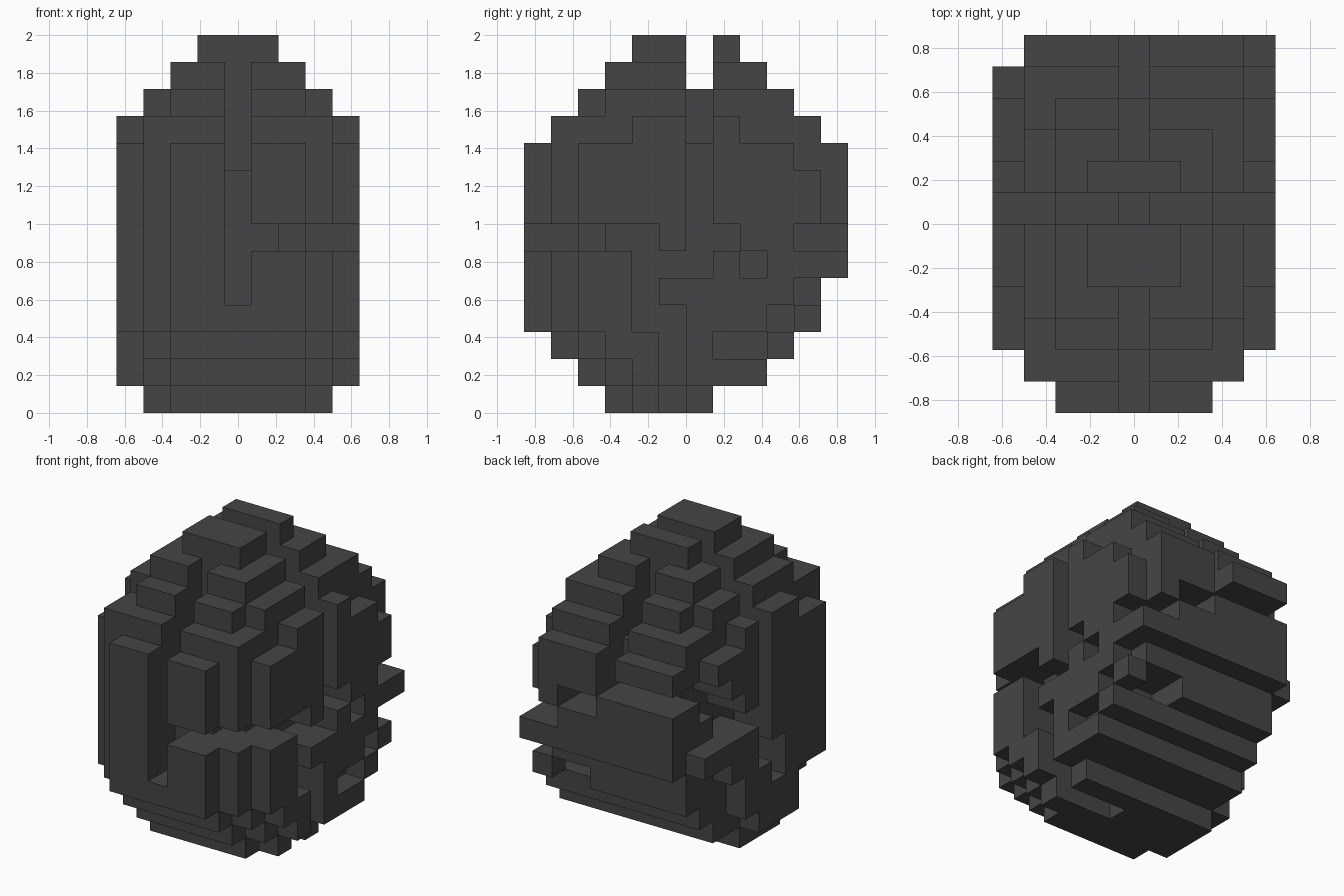
import bpy, bmesh
from mathutils import Vector

if "Cube" in bpy.data.objects:
    bpy.data.objects.remove(bpy.data.objects["Cube"])

S = 1 / 7                      # block size: 14 blocks tall, 9 wide, 12 deep
cells = set()


def region(x0, x1, y0, y1, z0, z1):
    return {(x, y, z) for x in range(x0, x1) for y in range(y0, y1) for z in range(z0, z1)}


def slab(z0, z1, *rows):
    """Rounded layer: each row is (inset from the sides, y start, y end)."""
    for inset, y0, y1 in rows:
        cells.update(region(inset, 9 - inset, y0, y1, z0, z1))


def cut(*box):
    cells.difference_update(region(*box))


# rounded body, bottom to top
slab(0, 1, (2, 3, 4), (1, 4, 7))
slab(1, 2, (2, 2, 3), (1, 3, 4), (0, 4, 8), (1, 8, 9))
slab(2, 3, (2, 1, 2), (1, 2, 3), (0, 3, 9), (1, 9, 10))
slab(3, 5, (2, 0, 1), (1, 1, 2), (0, 2, 11))
slab(5, 9, (2, 0, 1), (1, 1, 2), (0, 2, 11), (1, 11, 12))
slab(9, 10, (2, 0, 1), (1, 1, 2), (0, 2, 10), (1, 10, 12))
slab(10, 11, (1, 1, 4), (0, 4, 8), (1, 8, 11))
slab(11, 12, (2, 2, 3), (1, 3, 9), (2, 9, 10))
slab(12, 13, (2, 3, 9))
slab(13, 14, (3, 4, 8))
# extra blocks on the back right
cells |= {(8, 11, 5), (8, 8, 1), (8, 9, 2), (7, 9, 11)}

# groove running front to back over the middle
cut(4, 5, 0, 2, 4, 9)
cut(4, 5, 0, 4, 9, 13)
cut(4, 5, 8, 12, 10, 13)
cut(4, 5, 10, 12, 8, 10)

# groove running side to side over the top
cut(0, 9, 6, 7, 12, 14)
for a, b in ((0, 4), (5, 9)):
    cut(a, b, 6, 7, 10, 12)
cut(7, 9, 6, 7, 7, 10)
cut(0, 2, 6, 7, 5, 10)

# crack across the right half of the front and round the right side
cut(5, 9, 0, 2, 6, 7)
cut(6, 9, 2, 3, 6, 7)
for y0, y1, z0, z1 in ((2, 5, 6, 7), (4, 7, 5, 6), (4, 5, 4, 5), (4, 6, 3, 4), (5, 6, 0, 3),
                       (6, 8, 6, 7), (8, 9, 5, 6)):
    cut(7, 9, y0, y1, z0, z1)
cut(5, 9, 5, 6, 0, 1)

# lower crack climbing towards the back on the right side
cut(8, 9, 7, 9, 2, 3)
cut(8, 9, 9, 10, 3, 4)
cut(8, 9, 10, 11, 4, 5)
cut(6, 8, 9, 11, 3, 4)

# stepped crack across the back
cut(7, 9, 10, 12, 6, 7)
cut(5, 7, 10, 12, 7, 8)
cut(0, 5, 10, 12, 8, 9)

# stepped crack down the left side
for y0, y1, z in ((9, 11, 8), (8, 10, 7), (7, 9, 6), (5, 7, 4), (5, 6, 3)):
    cut(0, 2, y0, y1, z, z + 1)
cut(0, 1, 9, 11, 6, 8)
# ragged lower edge on the left
cut(0, 1, 9, 11, 3, 5)
cut(0, 1, 8, 9, 2, 4)
cut(0, 1, 7, 9, 1, 2)
cut(0, 1, 3, 4, 2, 3)

# skin the blocks with their exposed faces only
bm = bmesh.new()
verts = {}


def vert(p):
    if p not in verts:
        verts[p] = bm.verts.new(Vector((p[0] - 4.5, p[1] - 6, p[2])) * S)
    return verts[p]


for c in sorted(cells):
    for axis in range(3):
        for side in (0, 1):
            n = list(c)
            n[axis] += 2 * side - 1
            if tuple(n) in cells:
                continue
            u, w = (axis + 1) % 3, (axis + 2) % 3
            loop = []
            for du, dw in ((0, 0), (1, 0), (1, 1), (0, 1)):
                p = list(c)
                p[axis] += side
                p[u] += du
                p[w] += dw
                loop.append(vert(tuple(p)))
            bm.faces.new(loop if side else loop[::-1])

mesh = bpy.data.meshes.new("cracked_stone")
bm.to_mesh(mesh)
bm.free()
mat = bpy.data.materials.new("dark grey")
mat.diffuse_color = (0.06, 0.06, 0.06, 1)
mat.use_nodes = True
mat.node_tree.nodes["Principled BSDF"].inputs["Base Color"].default_value = mat.diffuse_color
mesh.materials.append(mat)
bpy.context.collection.objects.link(bpy.data.objects.new("cracked_stone", mesh))
